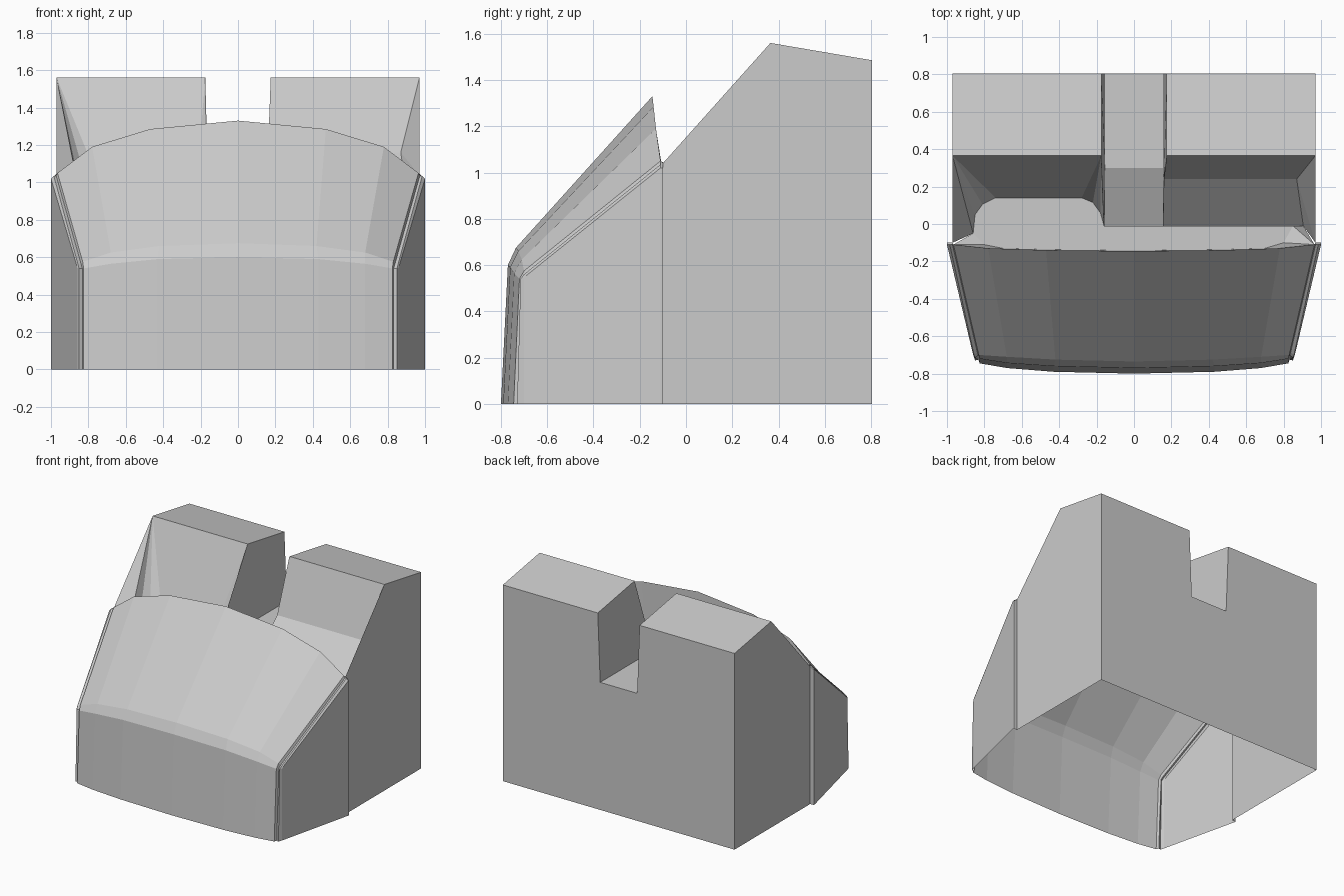
import bpy, bmesh, math

grey = bpy.data.materials.new("light_grey")
grey.diffuse_color = (0.6, 0.6, 0.6, 1)


def make(name, polys):
    """Object from a list of polygons, welded where corners meet."""
    bm = bmesh.new()
    for p in polys:
        bm.faces.new([bm.verts.new(v) for v in p])
    bmesh.ops.remove_doubles(bm, verts=bm.verts, dist=0.0005)
    bmesh.ops.recalc_face_normals(bm, faces=bm.faces)
    me = bpy.data.meshes.new(name)
    bm.to_mesh(me)
    bm.free()
    me.materials.append(grey)
    ob = bpy.data.objects.new(name, me)
    bpy.context.collection.objects.link(ob)
    return ob


def loft(rows):
    """Quads between neighbouring rows of points."""
    return [[a[i], a[i + 1], b[i + 1], b[i]]
            for a, b in zip(rows, rows[1:]) for i in range(len(a) - 1)]


def fan(tip, pts):
    return [[tip, a, b] for a, b in zip(pts, pts[1:])]


def flip(p):
    return (-p[0], p[1], p[2])


def both(polys):
    return polys + [[flip(v) for v in p] for p in polys]


# front hood: columns from the middle to the side edge, mirrored
cols = [
    [(0, -.80, 0), (0, -.77, .60), (0, -.735, .675), (0, -.145, 1.33)],
    [(.43, -.79, 0), (.43, -.76, .59), (.42, -.725, .66), (.47, -.14, 1.285)],
    [(.68, -.77, 0), (.68, -.743, .565), (.68, -.71, .625), (.78, -.13, 1.19)],
    [(.825, -.745, 0), (.825, -.72, .54), (.83, -.70, .575), (.965, -.11, 1.05)],
]
make("hood", both(loft(cols)))

# grooved seam between hood and side panels
seam = [
    cols[3],
    [(.832, -.725, 0), (.832, -.70, .54), (.838, -.685, .56), (.972, -.105, 1.035)],
    [(.85, -.73, 0), (.85, -.715, .54), (.855, -.70, .56), (.985, -.11, 1.035)],
    [(.86, -.70, 0), (.86, -.70, .545), (.862, -.69, .555), (1, -.11, 1.02)],
]
make("hood_seam", both(loft(seam)))

# flared side panels and the step behind them
make("side_panel", both([
    [(.86, -.70, 0), (1, -.11, 0), (1, -.11, 1.02), (.862, -.69, .555), (.86, -.70, .545)],
    [(1, -.11, 0), (1, -.10, 0), (1, -.10, 1.02), (1, -.11, 1.02)],
    [(1, -.10, 0), (.97, -.10, 0), (.97, -.10, 1.04), (1, -.10, 1.02)],
    [(1, -.11, 1.02), (1, -.10, 1.02), (.97, -.10, 1.04), (.965, -.11, 1.05)],
]))

# outer side walls, humps' tops
make("side_wall", both([[(.97, -.10, 0), (.97, .805, 0), (.97, .805, 1.485),
                         (.97, .365, 1.56), (.97, -.10, 1.04)]]))
make("hump_top", both([[(.175, .365, 1.56), (.97, .365, 1.56),
                        (.97, .805, 1.485), (.175, .805, 1.485)]]))

# back wall with the notch, in three planks
CZ = .965
make("back_wall", both([[(.155, .805, 0), (.97, .805, 0), (.97, .805, 1.485),
                         (.175, .805, 1.485), (.155, .805, CZ)]])
     + [[(-.155, .805, 0), (.155, .805, 0), (.155, .805, CZ), (-.155, .805, CZ)]])

# middle channel floor and walls
PZ, FZ = 1.0, .82
make("channel_floor", loft([[(s * .155, y, z) for s in (-1, 1)]
                            for y, z in ((.805, CZ), (.30, CZ), (-.01, FZ))]))
floor_edge = [(.155, -.01, FZ), (.155, .30, CZ), (.155, .805, CZ),
              (.175, .805, 1.485), (.175, .365, 1.56)]
make("channel_wall_right", [floor_edge + [(.16, .24, 1.16), (.155, -.01, .92)]])
make("channel_wall_left", [[flip(v) for v in floor_edge] + [(-.16, -.01, PZ)]])

# right hump front: steep face, sloping shelf, flared cheek
make("right_recess", [
    [(.175, .365, 1.56), (.97, .365, 1.56), (.87, .24, 1.16), (.16, .24, 1.16)],
    [(.16, .24, 1.16), (.87, .24, 1.16), (.905, -.01, .92), (.155, -.01, .92)],
    [(.97, .365, 1.56), (.97, -.10, 1.04), (.87, .24, 1.16)],
    [(.97, -.10, 1.04), (.905, -.01, .92), (.87, .24, 1.16)],
])

# flat dash panel with a rounded bay on the left
front = [(-.86, -.05), (-.80, -.11), (-.70, -.13), (-.45, -.137), (0, -.142),
         (.45, -.137), (.70, -.13), (.80, -.10), (.85, -.01)]
bay = [(-.16, -.01), (-.18, .06), (-.22, .115), (-.28, .14), (-.74, .14),
       (-.81, .105), (-.85, .05), (-.86, -.05)]
up = lambda pts: [(x, y, PZ) for x, y in pts]
make("dash_panel", [up(front + bay[:-1])])
make("dash_edge", [[(-.16, -.01, PZ), (.85, -.01, PZ), (.85, -.01, .92), (.155, -.01, FZ), (-.155, -.01, FZ)]])

# inner face of the hood down to the panel
rim = [flip(c[3]) for c in cols[:0:-1]] + [c[3] for c in cols]
make("hood_inner_face", loft([rim, up([front[1]] + front[2:8])])
     + [[(-.965, -.11, 1.05), (-.86, -.05, PZ), (-.80, -.11, PZ)],
        [(.965, -.11, 1.05), (.80, -.10, PZ), (.85, -.01, PZ)],
        [(.965, -.11, 1.05), (.85, -.01, PZ), (.905, -.01, .92)]])

# left hump front fanning into the rounded bay
L, R = (-.97, .365, 1.56), (-.175, .365, 1.56)
b = up(bay)
make("left_recess", fan(R, b[:4]) + [[R, L, b[4], b[3]]] + fan(L, b[4:])
     + [[L, b[-1], (-.97, -.10, 1.04)]])

# gauges: two dials and three small lamps
for name, x, y, r in (("dial_left", -.73, -.005, .092), ("dial_right", -.29, -.005, .092),
                      ("lamp_left", -.59, -.077, .03), ("lamp_mid", -.512, -.077, .03),
                      ("lamp_right", -.433, -.077, .03)):
    bpy.ops.mesh.primitive_cylinder_add(vertices=24, radius=r, depth=.008,
                                        location=(x, y, PZ + .004))
    bpy.context.object.name = name
    bpy.context.object.data.materials.append(grey)
